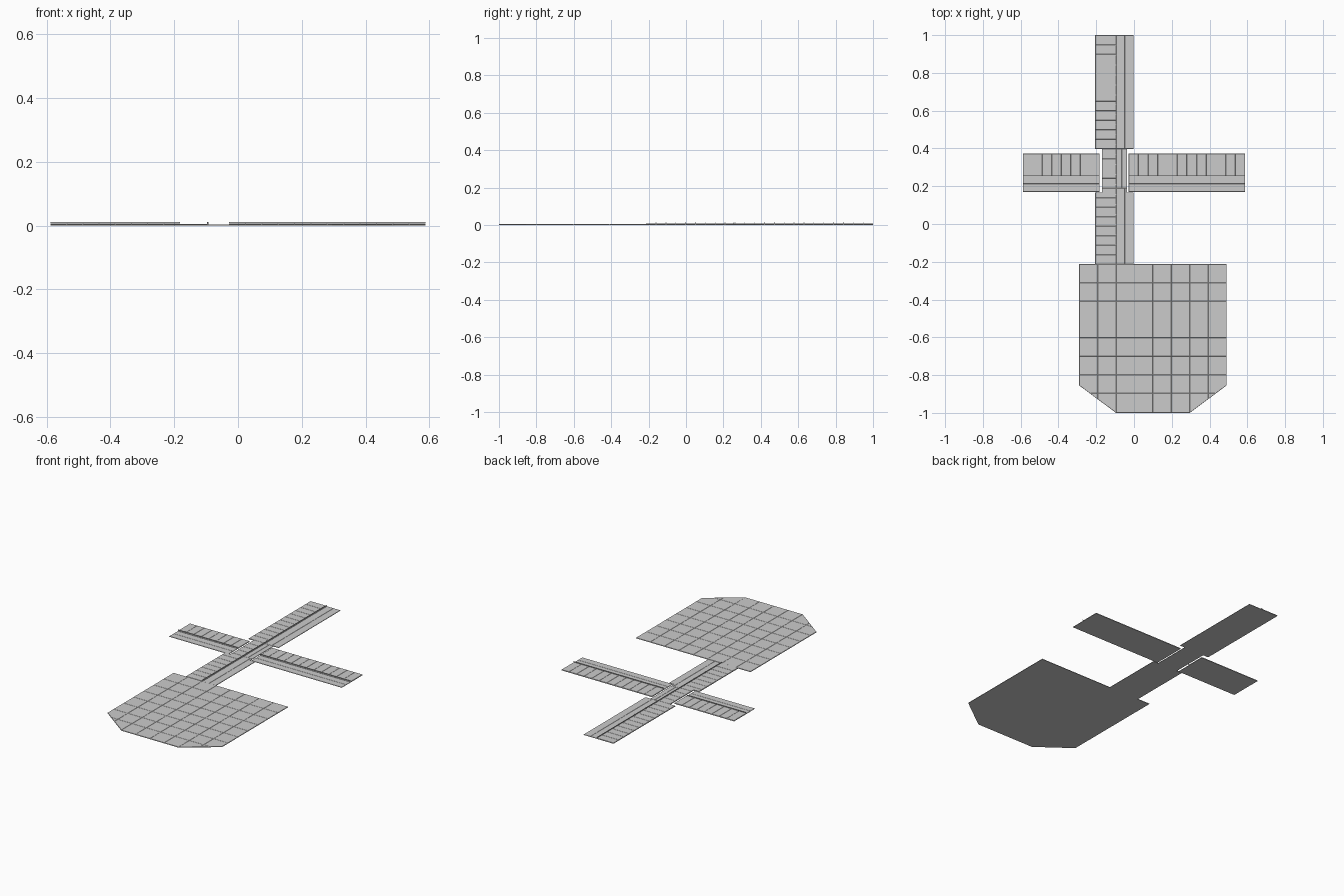
import bpy, bmesh
from mathutils import Vector

if "Cube" in bpy.data.objects:
    bpy.data.objects.remove(bpy.data.objects["Cube"])


def steps(a, b, pitch):
    n = max(1, round((b - a) / pitch))
    return [a + (b - a) * i / n for i in range(1, n)]


def paved(name, outline, xs, ys, top, seam, depth):
    """Thin slab whose upper face is cut into tiles with shallow seams."""
    bm = bmesh.new()
    bm.faces.new([bm.verts.new((x, y, top - depth)) for x, y in outline])
    cuts = [((x, 0, 0), (1, 0, 0)) for x in xs] + [((0, y, 0), (0, 1, 0)) for y in ys]
    for co, no in cuts:
        bmesh.ops.bisect_plane(bm, geom=bm.verts[:] + bm.edges[:] + bm.faces[:],
                               plane_co=co, plane_no=no)
    bm.normal_update()
    for f in bm.faces:
        if f.normal.z < 0:
            f.normal_flip()
    bm.normal_update()
    bmesh.ops.inset_individual(bm, faces=bm.faces[:], thickness=seam, depth=depth)
    rim = [e for e in bm.edges if e.is_boundary]
    ext = bmesh.ops.extrude_edge_only(bm, edges=rim)["geom"]
    for v in ext:
        if isinstance(v, bmesh.types.BMVert):
            v.co.z = 0
    bmesh.ops.contextual_create(
        bm, geom=[e for e in ext if isinstance(e, bmesh.types.BMEdge) and e.is_boundary])
    bmesh.ops.recalc_face_normals(bm, faces=bm.faces[:])
    return finish(name, bm)


def finish(name, bm):
    me = bpy.data.meshes.new(name)
    bm.to_mesh(me)
    bm.free()
    ob = bpy.data.objects.new(name, me)
    bpy.context.collection.objects.link(ob)
    return ob


def add_box(bm, lo, hi):
    lo, hi = Vector(lo), Vector(hi)
    for v in bmesh.ops.create_cube(bm, size=1)["verts"]:
        v.co = (lo + hi) / 2 + Vector(a * b for a, b in zip(v.co, hi - lo))


def rect(x0, x1, y0, y1):
    return [(x0, y0), (x1, y0), (x1, y1), (x0, y1)]


PITCH = 0.052


def rail(name, a, b, centre, along_y):
    """Low guard rail: a continuous bar on evenly spaced posts."""
    bm = bmesh.new()

    def box(s0, s1, half, z0, z1):
        if along_y:
            add_box(bm, (centre - half, s0, z0), (centre + half, s1, z1))
        else:
            add_box(bm, (s0, centre - half, z0), (s1, centre + half, z1))
    box(a, b, 0.001, 0.007, 0.0115)
    for s in steps(a, b, PITCH):
        box(s - 0.002, s + 0.002, 0.002, 0.002, 0.012)
    return finish(name, bm)


def road_y(name, x0, x1, y0, y1, mid=-0.095):
    paved(name + "_boards", rect(x0, mid, y0, y1), [], steps(y0, y1, PITCH), 0.005, 0.0015, 0.0012)
    paved(name + "_lane", rect(mid, x1, y0, y1), [(mid + x1) / 2], [], 0.003, 0.0015, 0.001)


def road_x(name, x0, x1, y0, y1, mid=0.255):
    paved(name + "_boards", rect(x0, x1, mid, y1), steps(x0, x1, PITCH), [], 0.005, 0.0015, 0.0012)
    paved(name + "_lane", rect(x0, x1, y0, mid), [], [(mid + y0) / 2], 0.003, 0.0015, 0.001)
    rail(name + "_rail", x0, x1, mid, False)


# Plaza with two cut corners and square paving
M = 0.0975
plaza = [(-0.29, -0.855), (-0.095, -1), (0.295, -1), (0.49, -0.855), (0.49, -0.213), (-0.29, -0.213)]
paved("plaza", plaza, [-0.29 + M * i for i in range(1, 8)],
      [-0.213 - M * i for i in range(1, 8)], 0.004, 0.0015, 0.001)

# Long road in three lengths, narrower at the crossing
road_y("front_road", -0.206, -0.002, -0.213, 0.19)
road_y("crossing", -0.17, -0.036, 0.19, 0.398)
road_y("back_road", -0.206, -0.002, 0.398, 1.0)
rail("long_road_rail", -0.213, 1.0, -0.095, True)

# Side roads
road_x("left_road", -0.588, -0.182, 0.17, 0.372)
road_x("right_road", -0.028, 0.588, 0.17, 0.372)

# Trim the inner corners so that the front road stays clear of the side roads
for name, x0, x1 in (("front_road_boards", -0.206, -0.17), ("front_road_lane", -0.036, -0.002)):
    bm = bmesh.new()
    add_box(bm, (x0 - 0.01 if x0 < -0.1 else x0, 0.168, -0.01),
            (x1 if x0 < -0.1 else x1 + 0.01, 0.2, 0.02))
    cutter = finish(name + "_cutter", bm)
    cutter.hide_render = True
    cutter.hide_viewport = True
    mod = bpy.data.objects[name].modifiers.new("trim", 'BOOLEAN')
    mod.object = cutter
    mod.solver = 'EXACT'
